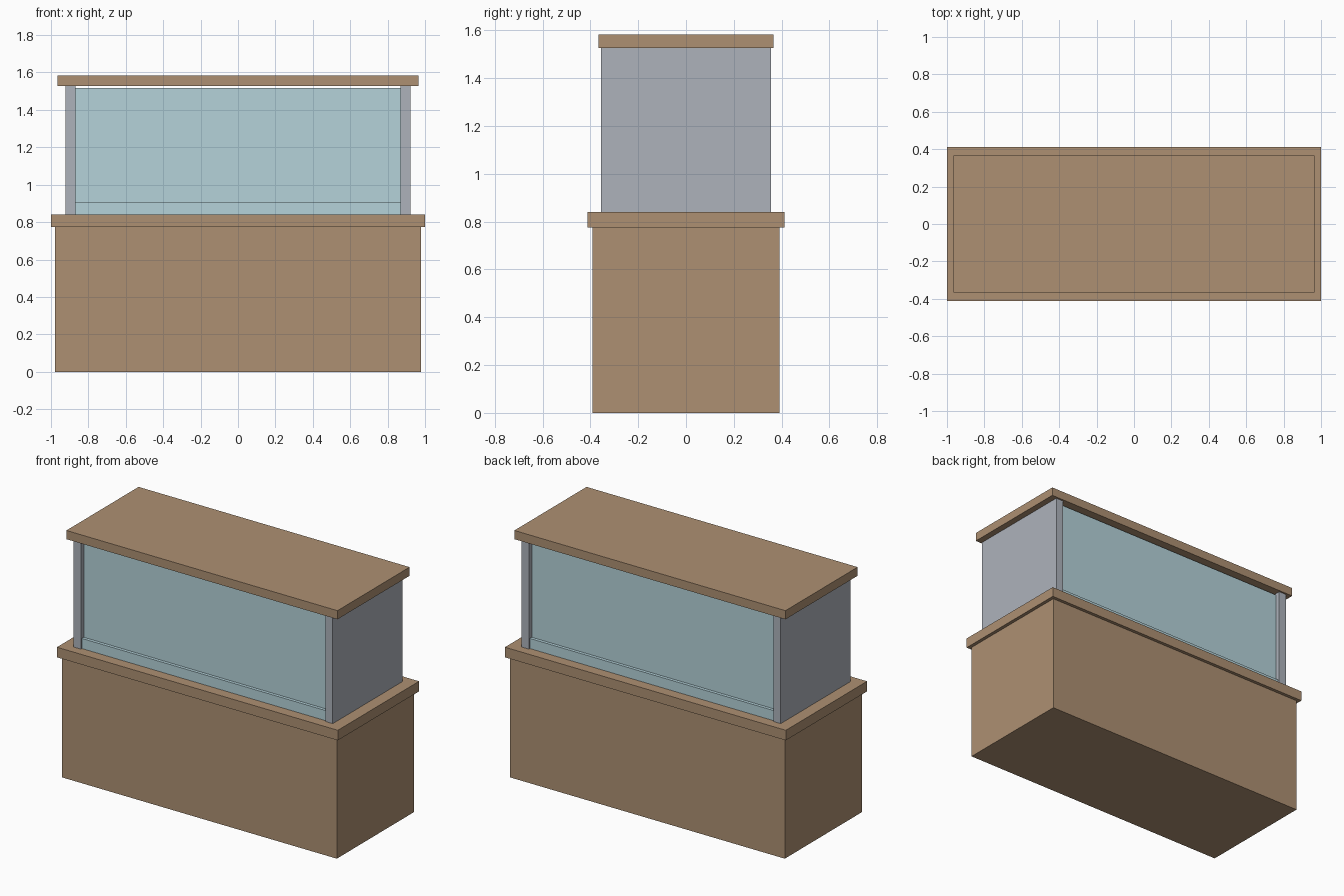
import bpy

old = bpy.data.objects.get("Cube")
if old:
    bpy.data.objects.remove(old, do_unlink=True)


def material(name, rgb):
    mat = bpy.data.materials.new(name)
    mat.use_nodes = True
    mat.diffuse_color = (*rgb, 1)
    mat.node_tree.nodes["Principled BSDF"].inputs["Base Color"].default_value = (*rgb, 1)
    return mat


def box(name, x, y, z, mat):
    """Box spanning the given (low, high) pair on each axis."""
    bpy.ops.mesh.primitive_cube_add(size=1, location=[sum(s) / 2 for s in (x, y, z)])
    obj = bpy.context.object
    obj.name = name
    obj.scale = [s[1] - s[0] for s in (x, y, z)]
    bpy.ops.object.transform_apply(location=False, rotation=False, scale=True)
    obj.data.materials.append(mat)
    return obj


def both(half):
    return (-half, half)


wood = material("tan wood", (0.42, 0.28, 0.17))
metal = material("grey panel", (0.42, 0.45, 0.50))
glass = material("pale blue glass", (0.46, 0.65, 0.70))

# Wooden base, counter and roof
box("cabinet", both(0.978), both(0.392), (0, 0.775), wood)
box("counter", both(1.0), both(0.413), (0.775, 0.84), wood)
box("roof", both(0.965), both(0.367), (1.527, 1.583), wood)

# Solid end walls
for side, name in ((1, "left"), (-1, "right")):
    xs = sorted((side * 0.87, side * 0.923))
    box(name + "_end_wall", xs, both(0.355), (0.84, 1.527), metal)

# Glazing on both long sides: a low sill pane in front of a tall pane
for side, name in ((-1, "front"), (1, "back")):
    box(name + "_sill_pane", both(0.87), sorted((side * 0.345, side * 0.325)),
        (0.84, 0.905), glass)
    box(name + "_tall_pane", both(0.87), sorted((side * 0.325, side * 0.31)),
        (0.84, 1.517), glass)
